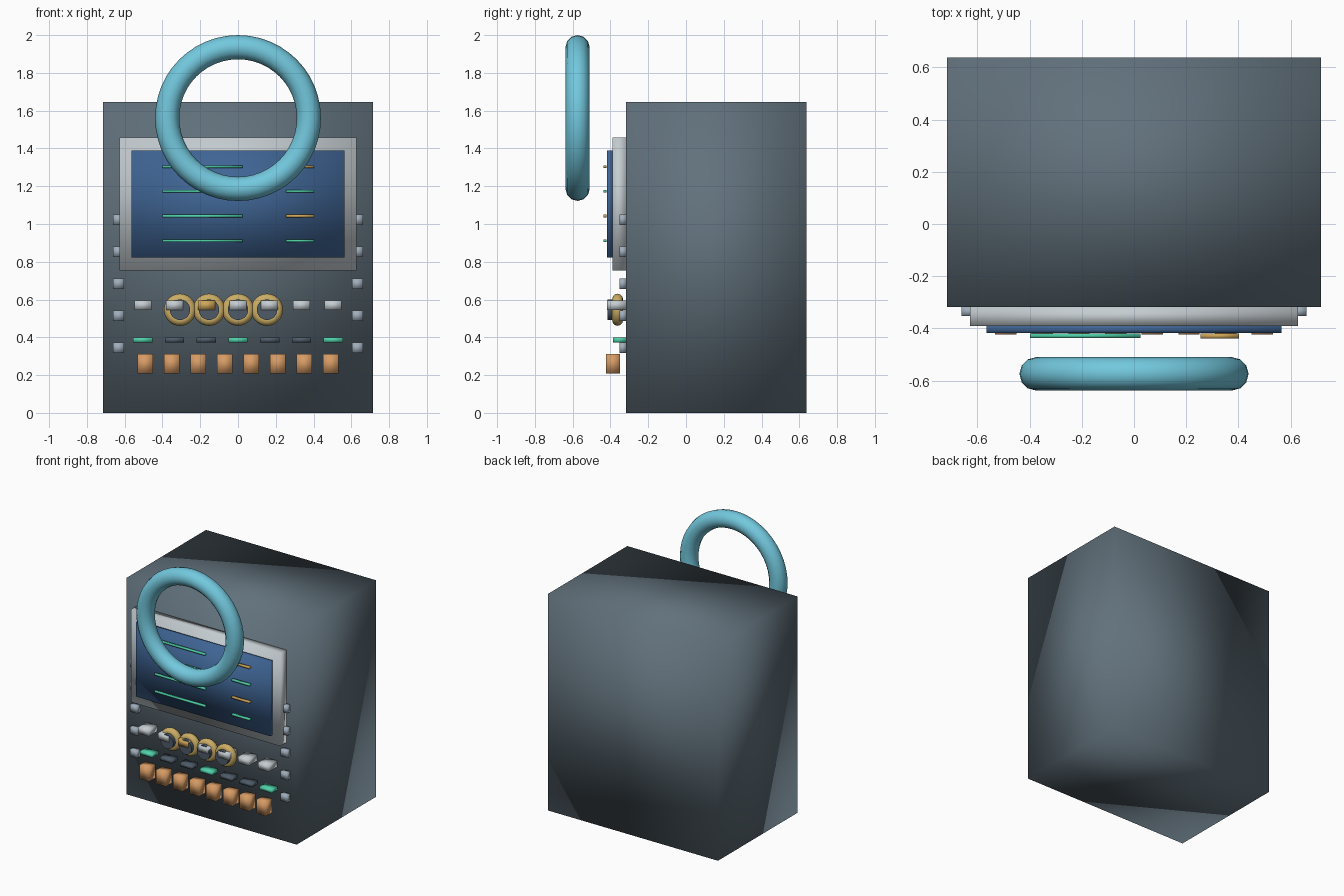
import bpy
from math import pi

cube = bpy.data.objects.get("Cube")
if cube:
    bpy.data.objects.remove(cube, do_unlink=True)


def material(name, rgb):
    m = bpy.data.materials.new(name)
    m.use_nodes = True
    colour = (*rgb, 1)
    m.diffuse_color = colour
    m.node_tree.nodes["Principled BSDF"].inputs["Base Color"].default_value = colour
    return m


slate = material("slate", (0.12, 0.165, 0.2))
silver = material("silver", (0.56, 0.61, 0.64))
navy = material("screen blue", (0.05, 0.13, 0.3))
mint = material("mint", (0.08, 0.64, 0.4))
orange = material("orange", (0.68, 0.33, 0.13))
amber = material("amber", (0.62, 0.38, 0.1))
gold = material("gold", (0.6, 0.42, 0.13))
sky = material("sky blue", (0.17, 0.58, 0.73))
steel = material("steel blue", (0.35, 0.42, 0.5))
charcoal = material("charcoal", (0.075, 0.105, 0.14))


def finish(name, mat):
    ob = bpy.context.object
    ob.name = name
    ob.data.materials.append(mat)
    bpy.ops.object.shade_smooth()
    return ob


def box(name, mat, x, z, width, height, front, back):
    """Soft-shaded block given by its centre in x and z and its depth range."""
    bpy.ops.mesh.primitive_cube_add(size=1, location=(x, (front + back) / 2, z))
    bpy.context.object.scale = (width, back - front, height)
    bpy.ops.object.transform_apply(location=False, rotation=False)
    return finish(name, mat)


def ring(name, mat, x, y, z, major, minor):
    bpy.ops.mesh.primitive_torus_add(location=(x, y, z), rotation=(pi / 2, 0, 0),
                                     major_radius=major, minor_radius=minor,
                                     major_segments=48, minor_segments=12)
    return finish(name, mat)


FACE = -0.317

# Cabinet, bezel and screen
box("cabinet", slate, 0, 0.8225, 1.432, 1.645, FACE, 0.638)
box("bezel", silver, 0, 1.105, 1.256, 0.704, -0.39, FACE)
box("screen", navy, 0, 1.105, 1.13, 0.567, -0.417, -0.39)

# Readout lines on the screen
for i in range(4):
    z = 1.304 - 0.131 * i
    box("long_readout", mint, -0.187, z, 0.424, 0.014, -0.436, -0.42)
    box("short_readout", mint if i % 2 else amber, 0.328, z, 0.148, 0.014, -0.438, -0.42)

# Large ring in front of the screen
ring("front_ring", sky, 0, -0.574, 1.561, 0.375, 0.064)

# Dials: gold rims with dark hubs
for i in range(4):
    x = -0.307 + 0.1535 * i
    ring("dial_rim", gold, x, -0.362, 0.546, 0.056, 0.029)
    bpy.ops.mesh.primitive_cylinder_add(vertices=32, radius=0.054, depth=0.06,
                                        location=(x, -0.386, 0.546),
                                        rotation=(pi / 2, 0, 0))
    finish("dial_hub", charcoal)
    bpy.ops.object.shade_smooth_by_angle()

# Toggles and flat lamps
for i in range(7):
    x = 0.168 * (i - 3)
    box("toggle", amber if i == 2 else silver, x, 0.57, 0.09, 0.048, -0.417, FACE)
    box("lamp", mint if i % 3 == 0 else charcoal, x, 0.386, 0.102, 0.025, -0.386, FACE)

# Row of keys
for i in range(8):
    box("key", orange, 0.1405 * (i - 3.5), 0.26, 0.082, 0.105, -0.424, -0.35)

# Studs down both edges
for side in (-1, 1):
    for i in range(5):
        box("edge_stud", steel, side * 0.632, 1.023 - 0.1695 * i, 0.058, 0.054,
            -0.353, FACE)
